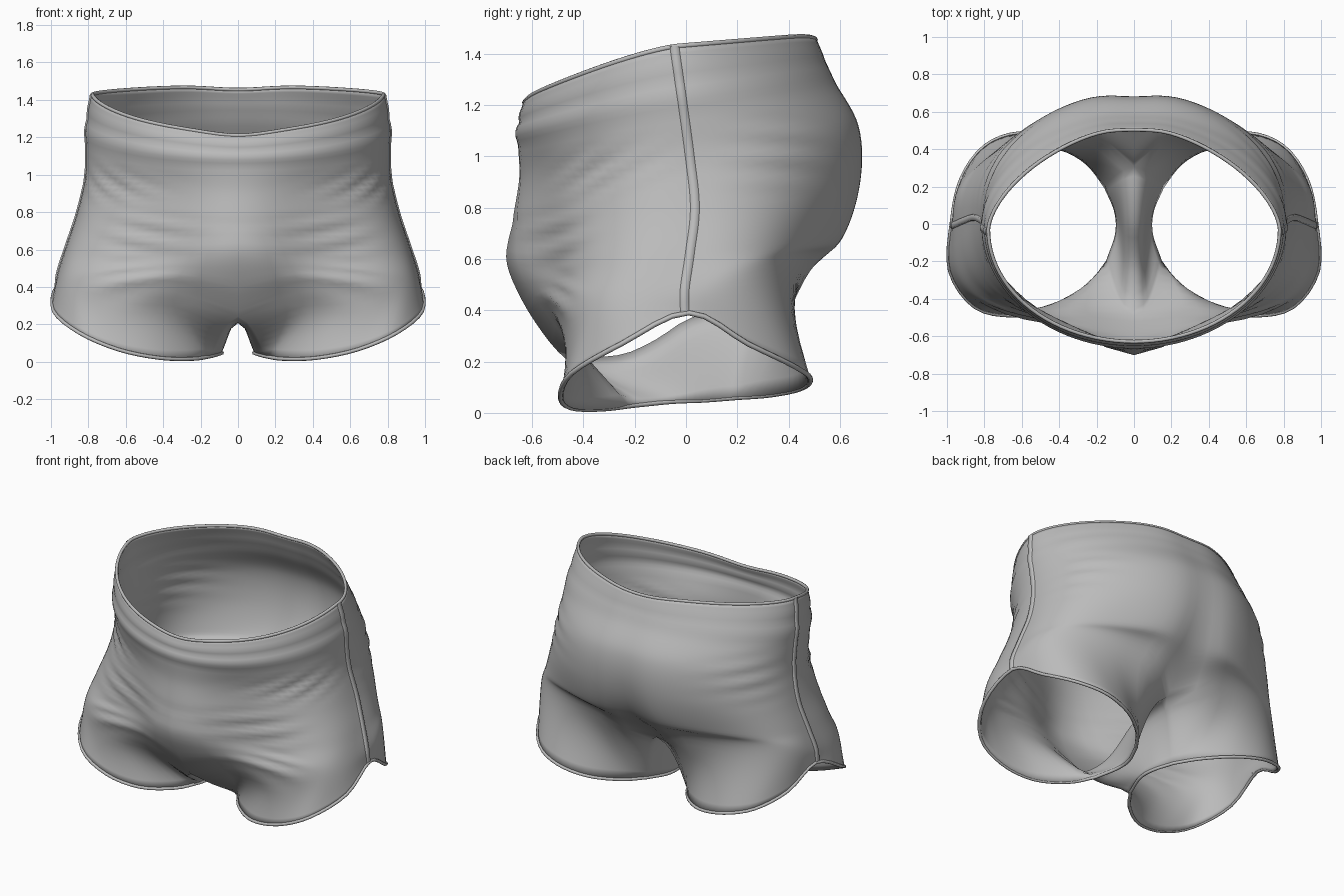
import bpy, bmesh, math
from mathutils import Vector

cube = bpy.data.objects.get("Cube")
if cube:
    bpy.data.objects.remove(cube)

COLS, INNER, STEPS = 48, 16, 8

fabric = bpy.data.materials.new("grey fabric")
fabric.use_nodes = True
fabric.diffuse_color = (0.5, 0.5, 0.5, 1)
bsdf = fabric.node_tree.nodes["Principled BSDF"]
bsdf.inputs["Base Color"].default_value = fabric.diffuse_color
bsdf.inputs["Roughness"].default_value = 0.8


def spline(keys, u):
    """Smooth curve through the keys, with u counted in keys."""
    last = len(keys) - 1
    i = min(int(u), last - 1)
    f = u - i
    b, c = keys[i], keys[i + 1]
    a = keys[i - 1] if i else b * 2 - c
    d = keys[i + 2] if i + 2 <= last else c * 2 - b
    return b + (c - a) * (f / 2) + (a * 2 - b * 5 + c * 4 - d) * (f * f / 2) \
        + (b * 3 - a - c * 3 + d) * (f ** 3 / 2)


def vectors(rows):
    return [Vector(r) for r in rows]


# Body rings, waist to crotch: heights (front, side, back), depths (front, side, back),
# half width, squareness (front, back), front bulge, seat bulge, cleft, centre dip
RINGS = [
    (1.23, 1.43, 1.475, -.635, -.03, .53, .785, 2, 1.62, 0, 0, .02, .02),
    (1.08, 1.22, 1.31, -.65, 0, .585, .81, 2, 1.85, .005, 0, .015, 0),
    (.92, 1.0, 1.12, -.57, .03, .65, .815, 2.2, 2.1, .08, .035, .015, 0),
    (.75, .8, .9, -.53, .05, .65, .86, 2.6, 2.1, .145, .045, .025, 0),
    (.55, .62, .68, -.505, .03, .55, .92, 3.2, 2.4, .185, .075, .05, 0),
    (.38, .48, .56, -.52, .01, .465, .965, 3.7, 2.8, -.02, .01, .16, .14),
]
# Leg hem, from the inner front around the outside to the inner back, then the inner thigh
HEM = vectors([(.14, -.2, .03), (.24, -.33, .015), (.42, -.45, .02), (.64, -.49, .065),
               (.85, -.445, .155), (.985, -.25, .27), (.975, .01, .39), (.925, .24, .27),
               (.8, .415, .185), (.62, .485, .135), (.42, .45, .095), (.25, .33, .07),
               (.15, .2, .06)])
HEM_INNER = vectors([(.15, .2, .06), (.095, .07, .05), (.09, -.05, .045), (.14, -.2, .03)])
# Crotch seam, back to front
SEAM = vectors([(0, .3, .43), (0, .15, .41), (0, 0, .36), (0, -.12, .28),
                (0, -.25, .22), (0, -.4, .21), (0, -.5, .24)])
# Cloth folds: ring, angle, ring spread, angle spread, slant, strength
FOLDS = [(3.4, .5, .5, .3, .5, .010), (4.7, .45, .5, .25, -.8, .012),
         (2.1, .95, .4, .35, 1.2, .010), (2.2, 2.1, .6, .3, -.6, .006)]


def ring_point(ring, t):
    zf, zs, zb, yf, ys, yb, half, nf, nb, front, seat, cleft, dip = ring
    c, s = math.cos(t), max(math.sin(t), 0)
    power = 2 / (nf if c > 0 else nb)
    x, k = half * s ** power, abs(c) ** power
    if c > 0:
        y, z = ys + (yf - ys) * k, zs + (zf - zs) * k ** 1.3
        y -= front * math.exp(-(x / .32) ** 2)
    else:
        y, z = ys + (yb - ys) * k, zs + (zb - zs) * k
        y += seat * math.exp(-(x / .48) ** 3) - cleft * math.exp(-(x / .13) ** 2)
    z -= dip * math.exp(-(x / .2) ** 2)
    return Vector((x if 0 < t < math.pi else 0, y, z))


def body_point(t, u):
    keys = [ring_point(r, t) for r in RINGS] + [spline(HEM, t / math.pi * 12)]
    p = spline(keys, u)
    d = 0
    for fu, ft, su, st, slant, size in FOLDS:
        mask = math.exp(-((u - fu) / su) ** 2 - ((t - ft) / st) ** 2)
        d += size * mask * math.sin(13 * (u - fu + slant * (t - ft)))
    # Rolled waistband, fading towards the back
    if u < 1.2:
        d += .012 * abs(math.sin(math.pi * u / .6)) * min(1, u * 2) * (.6 + .4 * math.cos(t))
    out = Vector((p.x, p.y, 0)).normalized()
    p += out * d
    if t in (0, math.pi) and u <= 5:
        p.x = 0
    # Spread the inner leg quickly below the crotch
    if u > 5:
        near = math.exp(-(t / .3) ** 2) + math.exp(-((math.pi - t) / .3) ** 2)
        p.x += .05 * near * math.sin(math.pi * (u - 5) ** .6)
    return p


def finish(name, bm, mods):
    mesh = bpy.data.meshes.new(name)
    bmesh.ops.recalc_face_normals(bm, faces=bm.faces)
    bm.to_mesh(mesh)
    bm.free()
    obj = bpy.data.objects.new(name, mesh)
    bpy.context.collection.objects.link(obj)
    mesh.materials.append(fabric)
    for p in mesh.polygons:
        p.use_smooth = True
    for kind, settings in mods:
        m = obj.modifiers.new(kind.title(), kind)
        for key, value in settings.items():
            setattr(m, key, value)
    return obj


def skin(bm, grid):
    rows = [[bm.verts.new(p) for p in row] for row in grid]
    for a, b in zip(rows, rows[1:]):
        for i in range(len(a) - 1):
            bm.faces.new((a[i], a[i + 1], b[i + 1], b[i]))


MIRROR = ("MIRROR", {"use_clip": True, "merge_threshold": .002})

# Shorts: outer cloth from waist to hem, and the inner thigh from crotch seam to hem
angles = [math.pi * i / COLS for i in range(COLS + 1)]
levels = [i / STEPS for i in range(6 * STEPS + 1)]
outer = [[body_point(t, u) for t in angles] for u in levels]


def thigh_point(g, f):
    a, b = spline(SEAM, g * 6), spline(HEM_INNER, g * 3)
    p = a.lerp(b, f)
    p.x = b.x * (1 - (1 - f) ** 3)
    p.z = a.z + (b.z - a.z) * f ** 1.5
    return p


thigh = []
for r, edge in enumerate(outer[5 * STEPS:]):
    f = r / STEPS
    back, front = edge[-1] - thigh_point(0, f), edge[0] - thigh_point(1, f)
    thigh.append([thigh_point(i / INNER, f) + back.lerp(front, i / INNER)
                  for i in range(INNER + 1)])
bm = bmesh.new()
skin(bm, outer)
skin(bm, thigh)
bmesh.ops.remove_doubles(bm, verts=bm.verts, dist=.0015)
finish("shorts_cloth", bm, [MIRROR, ("SOLIDIFY", {"thickness": .012, "offset": -1})])

# Side seam: a raised strip from waist to hem
bm = bmesh.new()
skin(bm, [[body_point(math.pi / 2, u) + Vector((lift, dy, 0))
           for dy, lift in ((-.036, -.01), (-.03, .007), (0, .007), (.006, -.01))]
          for u in levels])
finish("side_seam", bm, [MIRROR])


def piping(name, points, radius, mirrored, sides=8):
    """Closed round edging swept along a loop of points."""
    bm = bmesh.new()
    count = len(points)
    rings = []
    for i, p in enumerate(points):
        along = (points[(i + 1) % count] - points[i - 1]).normalized()
        across = along.cross(Vector((0, 0, 1))).normalized()
        up = across.cross(along)
        rings.append([bm.verts.new(p + radius * (across * math.cos(a) + up * math.sin(a)))
                      for a in (2 * math.pi * k / sides for k in range(sides))])
    for i in range(count):
        a, b = rings[i], rings[(i + 1) % count]
        for k in range(sides):
            j = (k + 1) % sides
            bm.faces.new((a[k], a[j], b[j], b[k]))
    finish(name, bm, [("MIRROR", {})] if mirrored else [])


# Edging around the waist and the leg openings
half = [p - Vector((p.x, p.y, 0)).normalized() * .006 for p in outer[0]]
waist = half + [Vector((-p.x, p.y, p.z)) for p in half[-2:0:-1]]
piping("waist_edging", waist, .010, False)
piping("leg_edging", outer[-1] + thigh[-1][1:-1], .010, True)
